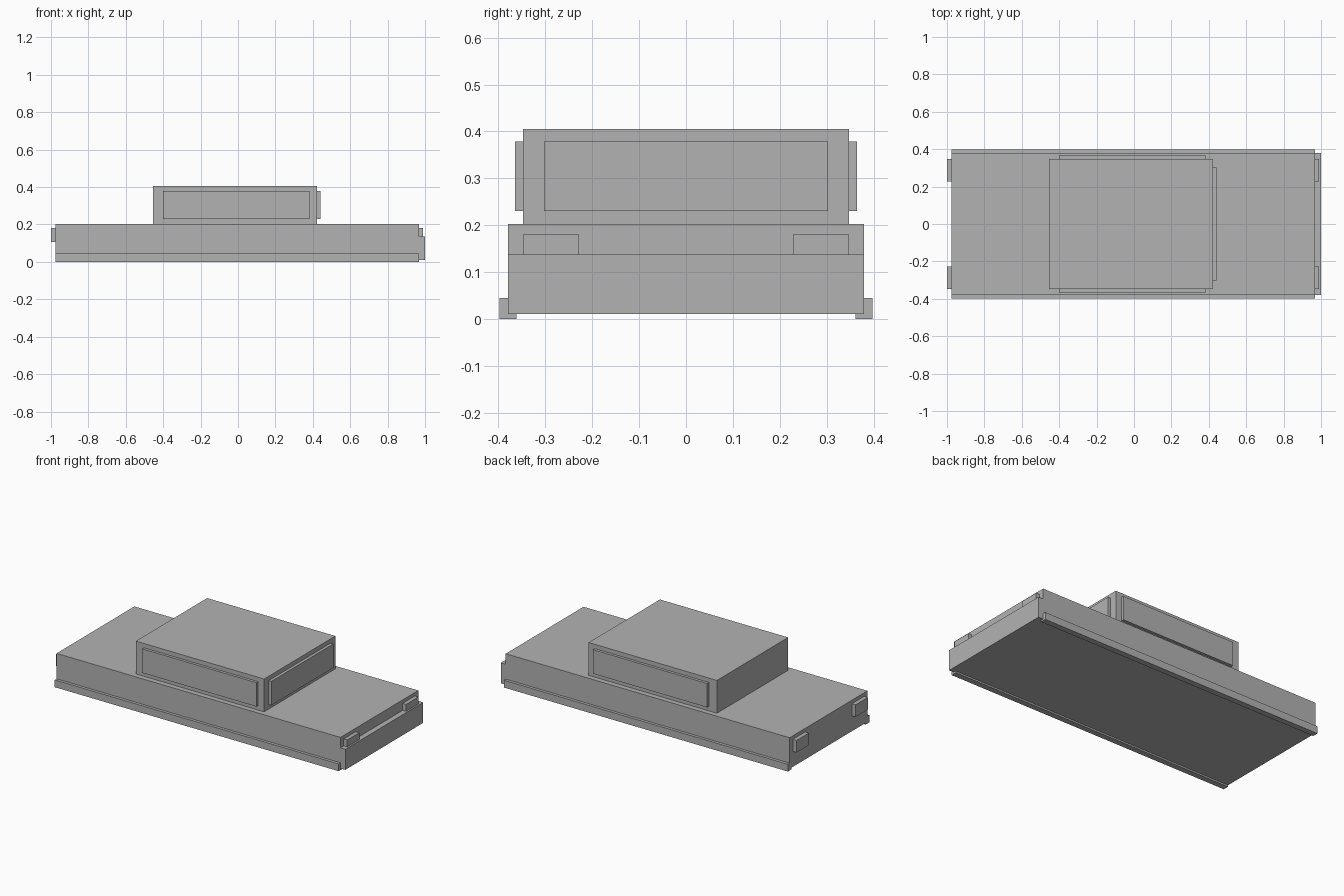
import bpy
import bmesh

default = bpy.data.objects.get("Cube")
if default:
    bpy.data.objects.remove(default, do_unlink=True)

# One plain grey for everything
GREY = (0.45, 0.45, 0.45, 1)
grey = bpy.data.materials.new("plain grey")
grey.use_nodes = True
grey.diffuse_color = GREY
grey.node_tree.nodes["Principled BSDF"].inputs["Base Color"].default_value = GREY


def box(name, x, y, z):
    """Flat-shaded box spanning the given (low, high) ranges."""
    bm = bmesh.new()
    bmesh.ops.create_cube(bm, size=1)
    for v in bm.verts:
        v.co = [low + (c + 0.5) * (high - low) for c, (low, high) in zip(v.co, (x, y, z))]
    mesh = bpy.data.meshes.new(name)
    bm.to_mesh(mesh)
    bm.free()
    mesh.materials.append(grey)
    obj = bpy.data.objects.new(name, mesh)
    bpy.context.collection.objects.link(obj)
    return obj


def pair(name, x, y, z):
    """The same box on both sides, y given for the back side."""
    box("back_" + name, x, y, z)
    box("front_" + name, x, (-y[1], -y[0]), z)


REAR, NOSE = -0.975, 0.967
GLASS_Z = (0.23, 0.378)
LAMP_Y = (0.228, 0.348)

# Body and cabin
box("body", (REAR, NOSE), (-0.38, 0.38), (0.01, 0.202))
box("cabin", (-0.455, 0.422), (-0.348, 0.348), (0.202, 0.405))

# Bumper and side skirts
box("bumper", (NOSE, 1.0), (-0.38, 0.38), (0.01, 0.137))
pair("side_skirt", (REAR, NOSE), (0.362, 0.398), (0, 0.045))

# Raised windows
box("windscreen", (0.422, 0.44), (-0.303, 0.303), GLASS_Z)
pair("side_window", (-0.4, 0.382), (0.348, 0.365), GLASS_Z)

# Lamps at both ends
pair("headlamp", (NOSE, 0.99), LAMP_Y, (0.137, 0.18))
pair("tail_lamp", (-1.0, REAR), LAMP_Y, (0.105, 0.18))
